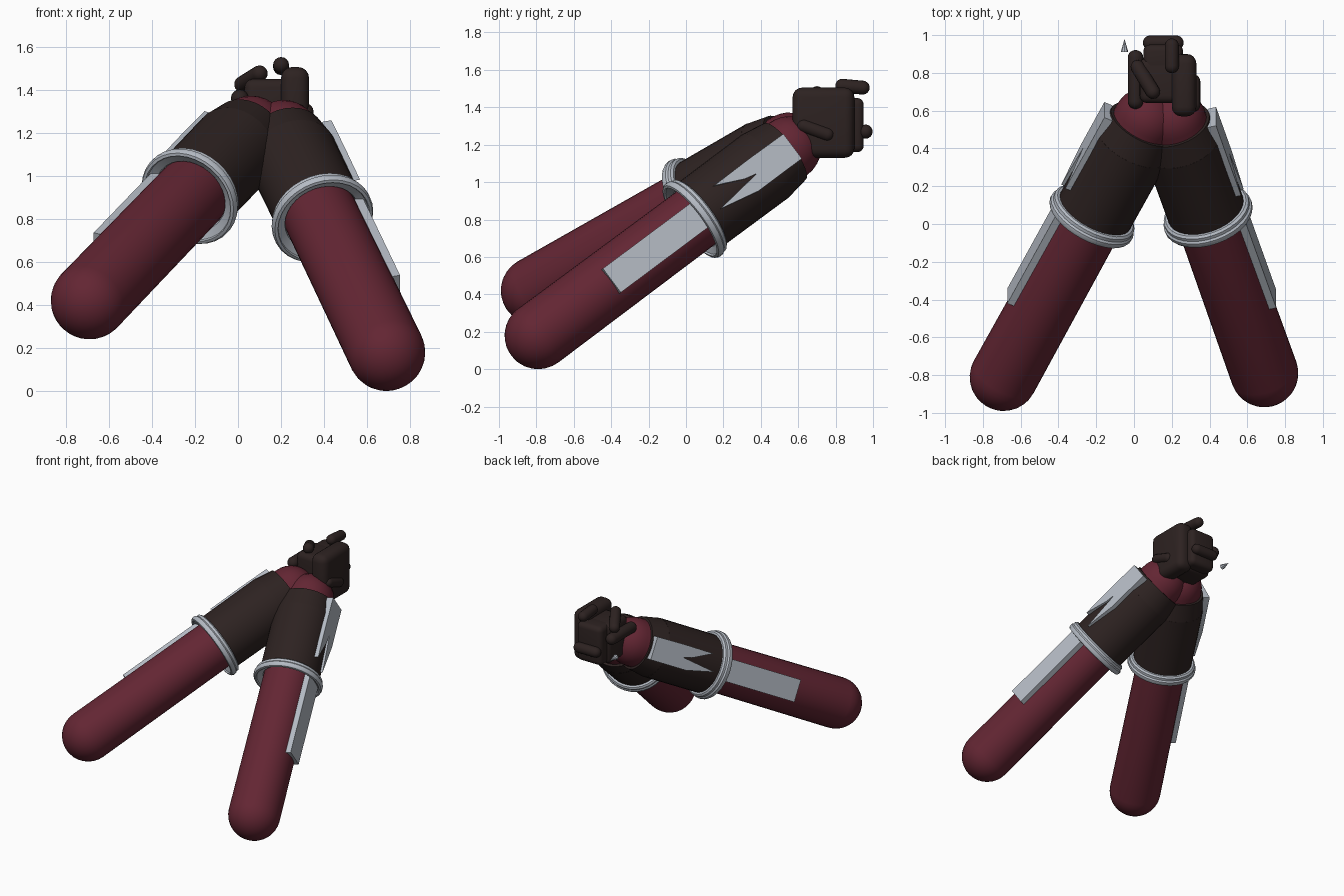
import bpy, bmesh, math
from mathutils import Vector, Matrix

if "Cube" in bpy.data.objects:
    bpy.data.objects.remove(bpy.data.objects["Cube"])


def material(name, col):
    m = bpy.data.materials.new(name)
    m.diffuse_color = (*col, 1)
    m.use_nodes = True
    m.node_tree.nodes["Principled BSDF"].inputs["Base Color"].default_value = m.diffuse_color
    return m


MAROON = material("maroon_sleeve", (0.125, 0.019, 0.033))
DARK = material("dark_leather", (0.026, 0.016, 0.015))
STEEL = material("pale_steel", (0.46, 0.495, 0.55))


def finish(bm, name, mat, matrix=Matrix(), angle=35):
    bmesh.ops.recalc_face_normals(bm, faces=bm.faces)
    me = bpy.data.meshes.new(name)
    bm.to_mesh(me)
    bm.free()
    me.transform(matrix)
    me.materials.append(mat)
    ob = bpy.data.objects.new(name, me)
    bpy.context.collection.objects.link(ob)
    bpy.ops.object.select_all(action='DESELECT')
    ob.select_set(True)
    bpy.context.view_layer.objects.active = ob
    bpy.ops.object.shade_smooth_by_angle(angle=math.radians(angle))
    return ob


def lathe(name, profile, mat, matrix, segs=32):
    """Revolve (radius, height) points around local z."""
    bm = bmesh.new()
    verts = [bm.verts.new((r, 0, z)) for r, z in profile]
    edges = [bm.edges.new(p) for p in zip(verts, verts[1:])]
    bmesh.ops.spin(bm, geom=verts + edges, cent=(0, 0, 0), axis=(0, 0, 1),
                   angle=math.tau, steps=segs, use_duplicate=False)
    bmesh.ops.remove_doubles(bm, verts=bm.verts, dist=1e-4)
    return finish(bm, name, mat, matrix)


def capsule_profile(r0, z0, r1, z1, n=8):
    a = [i / n * math.pi / 2 for i in range(n + 1)]
    return ([(r0 * math.sin(t), z0 - r0 * math.cos(t)) for t in a]
            + [(r1 * math.cos(t), z1 + r1 * math.sin(t)) for t in a])


def capsule(name, p, q, r, mat):
    p, q = Vector(p), Vector(q)
    m = Matrix.Translation(p) @ (q - p).to_track_quat('Z', 'Y').to_matrix().to_4x4()
    return lathe(name, capsule_profile(r, 0, r, (q - p).length, 5), mat, m, 16)


def rounded_box(name, lo, hi, r, mat):
    lo, hi = Vector(lo), Vector(hi)
    bm = bmesh.new()
    bmesh.ops.create_cube(bm, size=1)
    bmesh.ops.scale(bm, vec=hi - lo, verts=bm.verts)
    bmesh.ops.translate(bm, vec=(lo + hi) / 2, verts=bm.verts)
    bmesh.ops.bevel(bm, geom=bm.edges[:], offset=r, segments=4, profile=0.5,
                    affect='EDGES', clamp_overlap=True)
    return finish(bm, name, mat)


def plate(name, outline, r0, r1, mat, matrix):
    """Extrude an (along, across) outline outward from r0 to r1."""
    bm = bmesh.new()
    f = bm.faces.new([bm.verts.new((r0, w, s)) for s, w in outline])
    ext = bmesh.ops.extrude_face_region(bm, geom=[f])
    bmesh.ops.translate(bm, vec=(r1 - r0, 0, 0),
                        verts=[v for v in ext['geom'] if isinstance(v, bmesh.types.BMVert)])
    return finish(bm, name, mat, matrix)


def arm(side, elbow, wrist):
    tag = "right" if side > 0 else "left"
    elbow, wrist = Vector(elbow), Vector(wrist)
    d = (wrist - elbow).normalized()
    length = (wrist - elbow).length
    u = Vector((side, 0, 0))
    u = (u - d * u.dot(d)).normalized()          # outward direction
    v = d.cross(u) * side                        # downward across the arm
    m = Matrix((u, v, d)).transposed().to_4x4()
    m.translation = elbow
    # sleeve
    lathe(tag + "_sleeve", capsule_profile(0.18, 0, 0.172, length), MAROON, m)
    # gauntlet and its tapered wrist band
    lathe(tag + "_gauntlet", [(0.17, 1.10), (0.208, 1.10), (0.21, 1.58), (0.17, 1.58)], DARK, m)
    lathe(tag + "_wrist_band", [(0.17, 1.57), (0.209, 1.58), (0.188, 1.71), (0.15, 1.71)], DARK, m)
    # cuff ring with stepped rim
    lathe(tag + "_cuff_ring", [(0.175, 1.10), (0.18, 1.085), (0.218, 1.065), (0.222, 1.055),
                               (0.236, 1.058), (0.243, 1.07), (0.243, 1.088), (0.234, 1.098),
                               (0.234, 1.115), (0.222, 1.125), (0.205, 1.125)], STEEL, m)
    # forearm plate and forked gauntlet plate
    plate(tag + "_forearm_plate", [(0.455, -0.08), (1.08, -0.08), (1.08, 0.08), (0.455, 0.08)],
          0.155, 0.196, STEEL, m)
    plate(tag + "_forked_plate", [(1.70, -0.08), (1.70, 0.085), (1.40, 0.085), (1.17, 0.04),
                                  (1.45, 0.005), (1.38, -0.01), (1.22, -0.08), (1.46, -0.083)],
          0.175, 0.222, STEEL, m)


arm(1, (0.69, -0.79, 0.18), (0.21, 0.55, 1.18))
arm(-1, (-0.69, -0.81, 0.42), (0.06, 0.55, 1.20))

# hands: two palms and a closed row of fingers
rounded_box("right_palm", (0.20, 0.57, 1.13), (0.33, 0.90, 1.505), 0.05, DARK)
rounded_box("left_palm", (0.03, 0.64, 1.15), (0.28, 0.88, 1.45), 0.04, DARK)
rounded_box("folded_fingers", (0.05, 0.80, 1.16), (0.26, 0.95, 1.45), 0.035, DARK)

# separate fingers and thumbs
for name, p, q, r in [
    ("knuckle_finger", (0.085, 0.96, 1.27), (0.225, 0.96, 1.27), 0.038),
    ("right_thumb", (0.20, 0.835, 1.515), (0.20, 0.945, 1.505), 0.037),
    ("right_side_finger", (0.315, 0.63, 1.30), (0.315, 0.755, 1.255), 0.036),
    ("left_thumb", (0.10, 0.70, 1.475), (0.02, 0.83, 1.425), 0.038),
    ("left_side_finger", (0.008, 0.65, 1.36), (0.008, 0.88, 1.36), 0.041),
]:
    capsule(name, p, q, r, DARK)

# small spike beside the fingers
lathe("spike", [(0, 0), (0.02, 0), (0, 0.07)], STEEL,
      Matrix.Translation((-0.05, 0.91, 1.25)) @ Matrix.Rotation(-math.pi / 2, 4, 'X'), 8)
